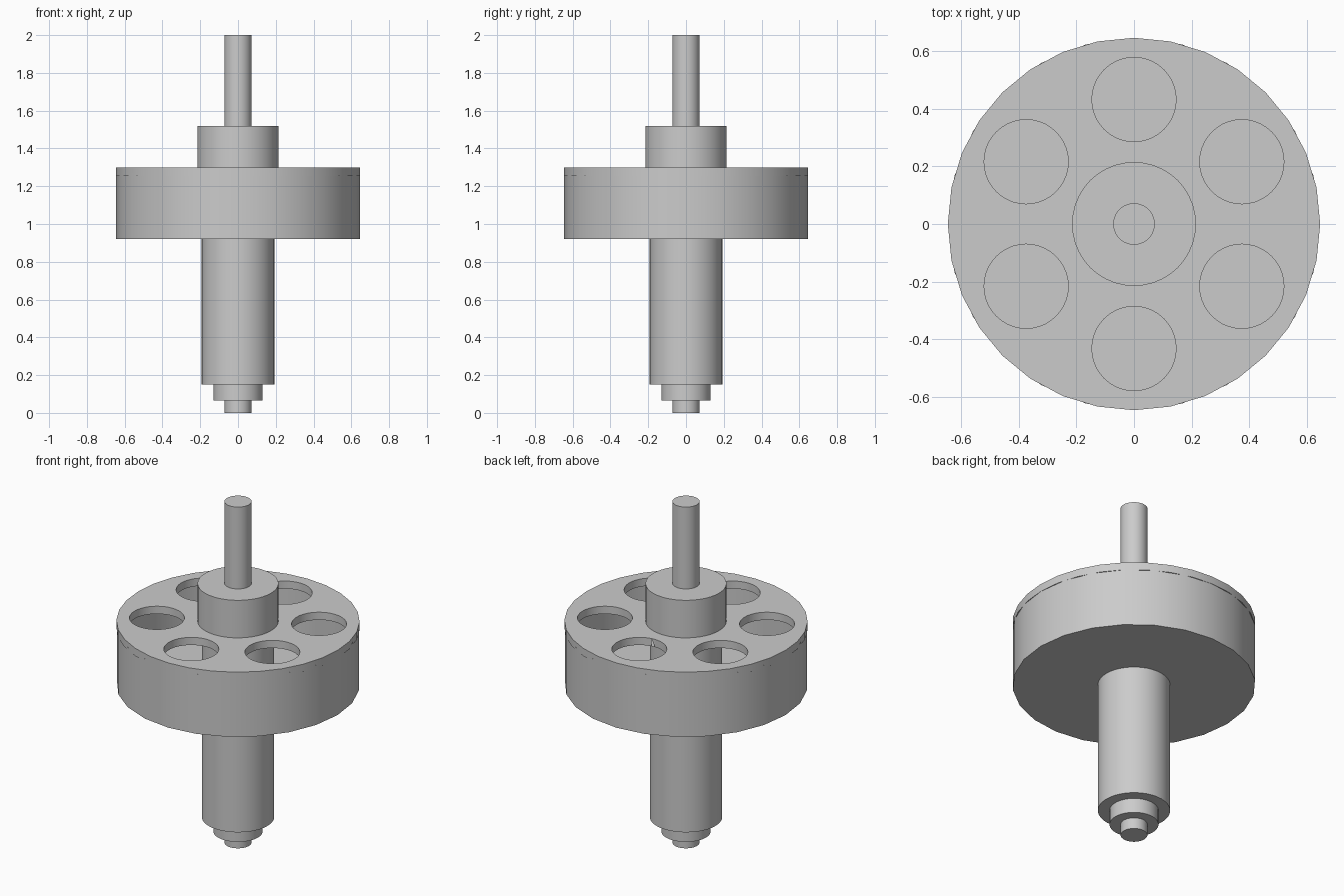
import bpy, bmesh
from math import cos, sin, pi, radians

if "Cube" in bpy.data.objects:
    bpy.data.objects.remove(bpy.data.objects["Cube"])


def finish(obj):
    bpy.ops.object.select_all(action='DESELECT')
    obj.select_set(True)
    bpy.context.view_layer.objects.active = obj
    bpy.ops.object.shade_smooth_by_angle(angle=radians(35))


def lathe(name, profile, sides):
    """Revolve (radius, z) points about z; radius 0 makes a pole."""
    bm = bmesh.new()
    rings = []
    for r, z in profile:
        n = sides if r > 0 else 1
        rings.append([bm.verts.new((r * cos(2 * pi * i / sides),
                                    r * sin(2 * pi * i / sides), z)) for i in range(n)])
    for a, b in zip(rings, rings[1:]):
        for i in range(sides):
            j = (i + 1) % sides
            if len(a) == 1:
                bm.faces.new((a[0], b[j], b[i]))
            elif len(b) == 1:
                bm.faces.new((a[i], a[j], b[0]))
            else:
                bm.faces.new((a[i], a[j], b[j], b[i]))
    bmesh.ops.recalc_face_normals(bm, faces=bm.faces)
    me = bpy.data.meshes.new(name)
    bm.to_mesh(me)
    bm.free()
    obj = bpy.data.objects.new(name, me)
    bpy.context.collection.objects.link(obj)
    return obj


# Stepped shaft running through the drum, with the upper hub
shaft = lathe("stepped_shaft", [
    (0, 0), (0.071, 0), (0.071, 0.065), (0.13, 0.065), (0.13, 0.15),
    (0.192, 0.15), (0.192, 1.28), (0.215, 1.28), (0.215, 1.52),
    (0.072, 1.52), (0.072, 2.0), (0, 2.0)], 40)
finish(shaft)

# Hollow thin-walled drum
drum = lathe("drum_shell", [
    (0, 0.92), (0.645, 0.92), (0.645, 1.27), (0.641, 1.27),
    (0.641, 0.924), (0, 0.924)], 24)
finish(drum)

# Cover plate with six round openings
cover = lathe("drum_cover", [(0, 1.255), (0.646, 1.255), (0.646, 1.30), (0, 1.30)], 32)
for k in range(6):
    a = radians(30 + 60 * k)
    cutter = lathe("opening_cutter", [(0, 1.2), (0.146, 1.2), (0.146, 1.4), (0, 1.4)], 40)
    cutter.location = (0.432 * cos(a), 0.432 * sin(a), 0)
    bpy.context.view_layer.objects.active = cover
    mod = cover.modifiers.new("opening", 'BOOLEAN')
    mod.operation = 'DIFFERENCE'
    mod.solver = 'EXACT'
    mod.object = cutter
    bpy.ops.object.modifier_apply(modifier=mod.name)
    bpy.data.objects.remove(cutter)
finish(cover)
